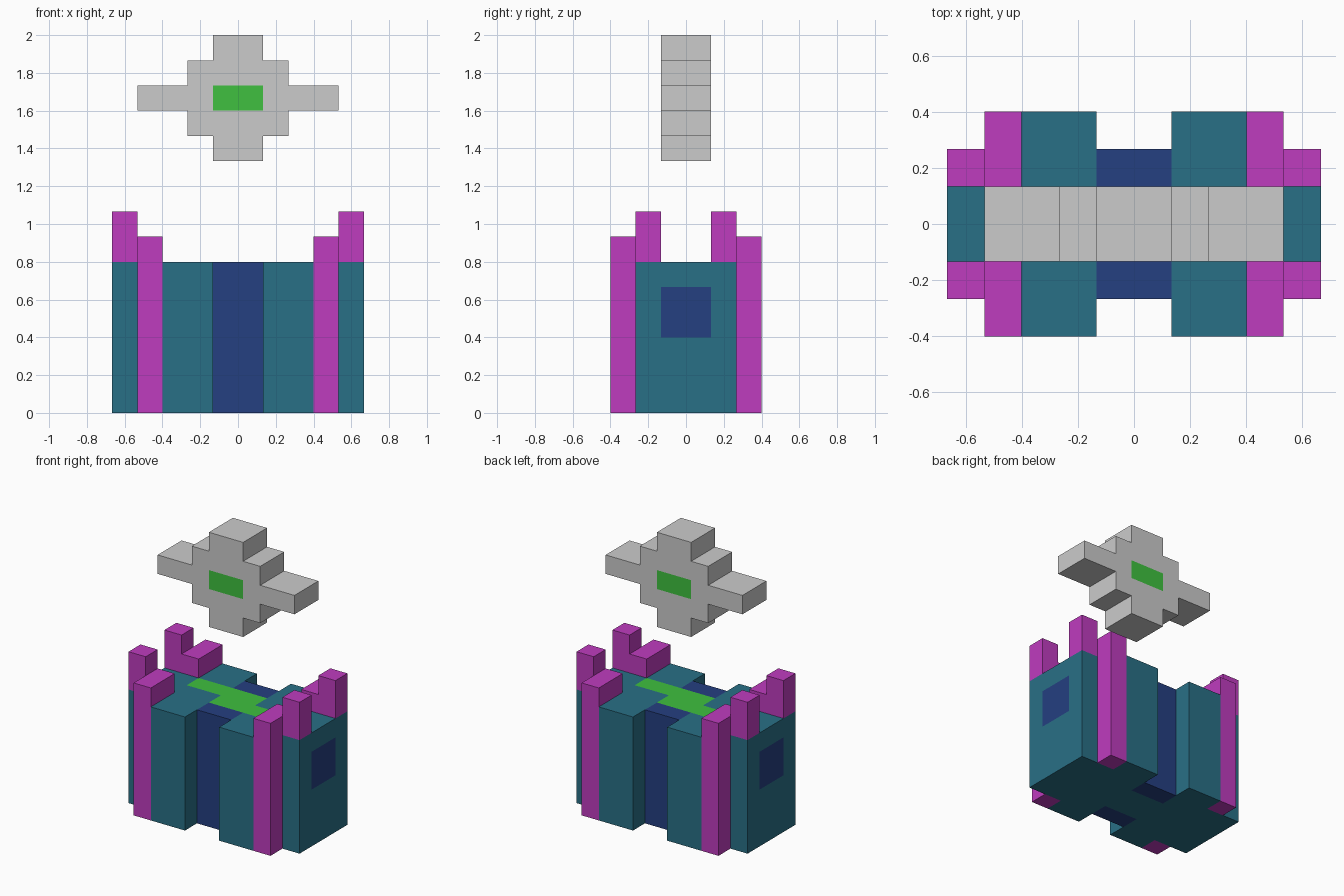
import bpy, bmesh
from mathutils import Vector

if "Cube" in bpy.data.objects:
    bpy.data.objects.remove(bpy.data.objects["Cube"])

U = 2 / 15  # one block; all sizes below are in blocks


def material(name, rgb):
    m = bpy.data.materials.new(name)
    m.diffuse_color = (*rgb, 1)
    m.use_nodes = True
    m.node_tree.nodes["Principled BSDF"].inputs["Base Color"].default_value = m.diffuse_color
    return m


TEAL = material("teal", (0.022, 0.16, 0.24))
NAVY = material("navy", (0.018, 0.05, 0.22))
MAGENTA = material("magenta", (0.52, 0.045, 0.52))
GREEN = material("green", (0.05, 0.53, 0.05))


def prism(name, outline, lo, hi, mat=None, axis="z"):
    """Extrude a flat outline along z (outline is x, y) or y (outline is x, z)."""
    def place(a, b, c):
        return Vector((a, b, c) if axis == "z" else (a, c, b)) * U
    bm = bmesh.new()
    face = bm.faces.new([bm.verts.new(place(a, b, lo)) for a, b in outline])
    ext = bmesh.ops.extrude_face_region(bm, geom=[face])
    moved = [v for v in ext["geom"] if isinstance(v, bmesh.types.BMVert)]
    bmesh.ops.translate(bm, verts=moved, vec=place(0, 0, hi - lo))
    bmesh.ops.recalc_face_normals(bm, faces=bm.faces)
    mesh = bpy.data.meshes.new(name)
    bm.to_mesh(mesh)
    bm.free()
    obj = bpy.data.objects.new(name, mesh)
    bpy.context.collection.objects.link(obj)
    if mat:
        mesh.materials.append(mat)
    return obj


def box(name, x, y, z, mat=None):
    rect = [(x[0], y[0]), (x[1], y[0]), (x[1], y[1]), (x[0], y[1])]
    return prism(name, rect, z[0], z[1], mat)


def four_way(quarter):
    """Mirror a quarter outline into a closed symmetric loop."""
    right = quarter + [(a, -b) for a, b in reversed(quarter)]
    return right + [(-a, b) for a, b in reversed(right)]


def carve(obj, cutter):
    mod = obj.modifiers.new("pocket", "BOOLEAN")
    mod.operation, mod.solver, mod.object = "DIFFERENCE", "EXACT", cutter
    bpy.context.view_layer.objects.active = obj
    bpy.ops.object.modifier_apply(modifier=mod.name)
    bpy.data.objects.remove(cutter)


# Main body, notched for the centre panels and corner pillars
body = prism("body", four_way([(1, 1), (1, 3), (3, 3), (3, 2), (5, 2)]), 0, 6, TEAL)

# Z-shaped green inlay in the top
zigzag = [(-3, 0), (-1, 0), (-1, -1), (3, -1), (3, 0), (1, 0), (1, 1), (-3, 1)]
carve(body, prism("inlay_cutter", zigzag, 5, 7))
prism("top_inlay", zigzag, 5, 6, GREEN)

# Side windows
for side, sx in (("left", -1), ("right", 1)):
    carve(body, box("window_cutter", sorted((4 * sx, 6 * sx)), (-1, 1), (3, 5)))
    box(side + "_window", sorted((4 * sx, 5 * sx)), (-1, 1), (3, 5), NAVY)

# Recessed centre panels, front and back
for end, sy in (("front", -1), ("back", 1)):
    box(end + "_panel", (-1, 1), sorted((sy, 2 * sy)), (0, 6), NAVY)

# Corner pillars, each with a low cap block and a taller outer post
for end, sy in (("front", -1), ("back", 1)):
    for side, sx in (("left", -1), ("right", 1)):
        tag = f"{end}_{side}_"
        inner, outer = sorted((3 * sx, 4 * sx)), sorted((4 * sx, 5 * sx))
        box(tag + "pillar", inner, sorted((2 * sy, 3 * sy)), (0, 7), MAGENTA)
        box(tag + "pillar_cap", inner, sorted((sy, 2 * sy)), (6, 7), MAGENTA)
        box(tag + "post", outer, sorted((sy, 2 * sy)), (6, 8), MAGENTA)

# Floating stepped star with a green core running through it
MID = 12.5
quarter = [(1, 2.5), (1, 1.5), (2, 1.5), (2, 0.5), (4, 0.5)]
star = prism("floating_star", [(a, b + MID) for a, b in four_way(quarter)], -1, 1, axis="y")
carve(star, box("core_cutter", (-1, 1), (-2, 2), (12, 13)))
box("star_core", (-1, 1), (-1, 1), (12, 13), GREEN)
